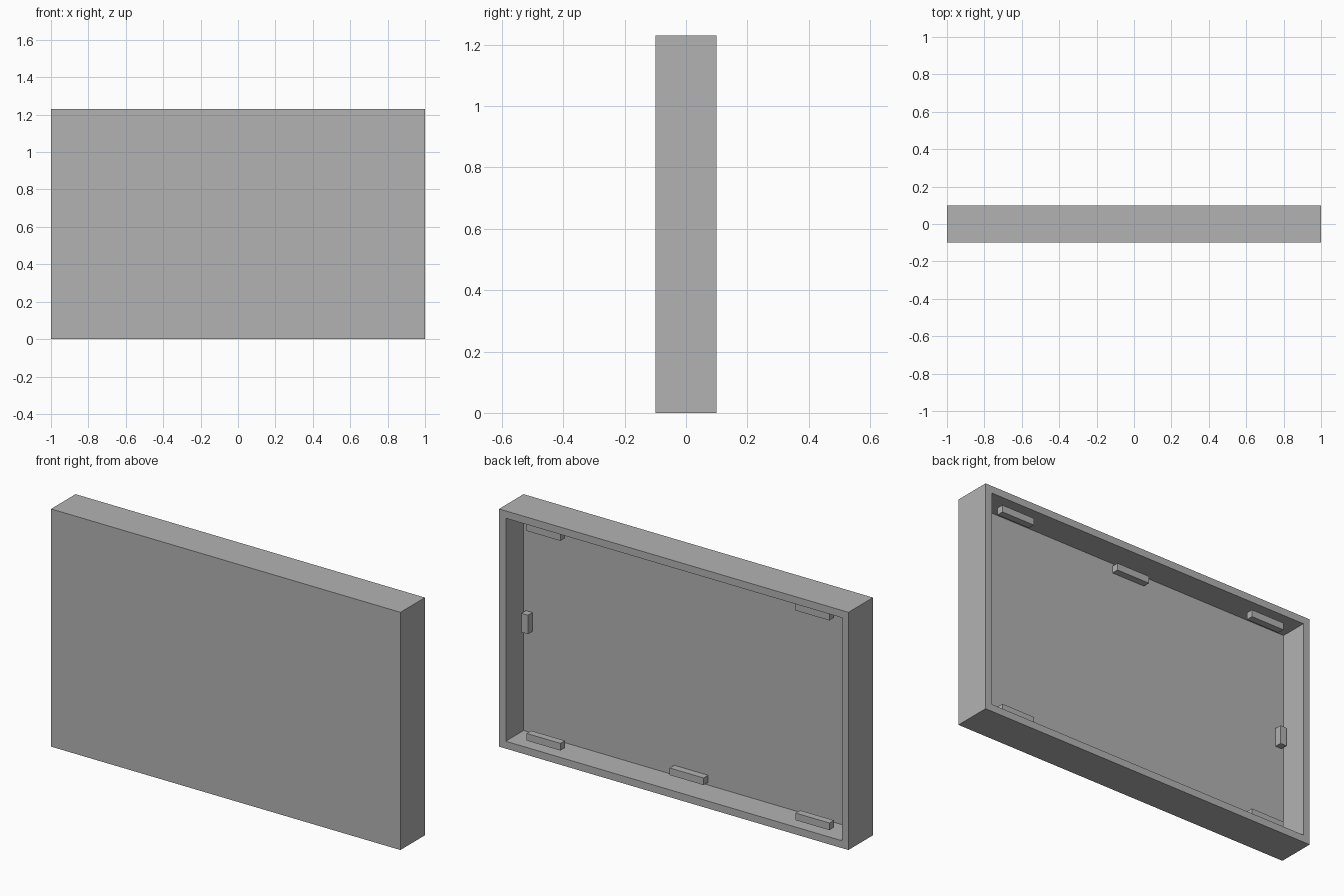
import bpy
import bmesh

if "Cube" in bpy.data.objects:
    bpy.data.objects.remove(bpy.data.objects["Cube"])

W, D, H = 2.0, 0.2, 1.23    # outer size
WALL = 0.054                # wall and front panel thickness
CLIP = 0.037                # clip cross-section

# Single grey plastic
grey = bpy.data.materials.new("grey plastic")
grey.use_nodes = True
COLOUR = (0.45, 0.45, 0.45, 1)
grey.diffuse_color = COLOUR
grey.node_tree.nodes["Principled BSDF"].inputs["Base Color"].default_value = COLOUR


def box(name, centre, size, hollow=False):
    """Box; when hollow, its back face is inset and pushed in to a tray."""
    bm = bmesh.new()
    bmesh.ops.create_cube(bm, size=1)
    bmesh.ops.scale(bm, vec=size, verts=bm.verts)
    bmesh.ops.translate(bm, vec=centre, verts=bm.verts)
    if hollow:
        bm.normal_update()
        back = max(bm.faces, key=lambda f: f.calc_center_median().y)
        bmesh.ops.inset_region(bm, faces=[back], thickness=WALL)
        cavity = bmesh.ops.extrude_discrete_faces(bm, faces=[back])["faces"]
        bmesh.ops.translate(bm, vec=(0, WALL - D, 0), verts=cavity[0].verts)
    mesh = bpy.data.meshes.new(name)
    bm.to_mesh(mesh)
    bm.free()
    mesh.materials.append(grey)
    obj = bpy.data.objects.new(name, mesh)
    bpy.context.collection.objects.link(obj)
    return obj


# Tray-shaped cover, open at the back
box("cover", (0, 0, H / 2), (W, D, H), hollow=True)

# Snap clips on the bottom and top walls: outer pairs near the rim, middle ones deep
OUTER_Y, INNER_Y = 0.047, -0.024
for place, z in (("bottom", WALL + CLIP / 2), ("top", H - WALL - CLIP / 2)):
    for side, x, y in (("left", 0.77, OUTER_Y), ("middle", 0, INNER_Y), ("right", -0.77, OUTER_Y)):
        box(f"{place}_{side}_clip", (x, y, z), (0.194, CLIP, CLIP))

# Short upright clips on the side walls
for side, s in (("left", 1), ("right", -1)):
    box(f"{side}_side_clip", (s * (W / 2 - WALL - CLIP / 2), INNER_Y, H / 2), (CLIP, CLIP, 0.098))
